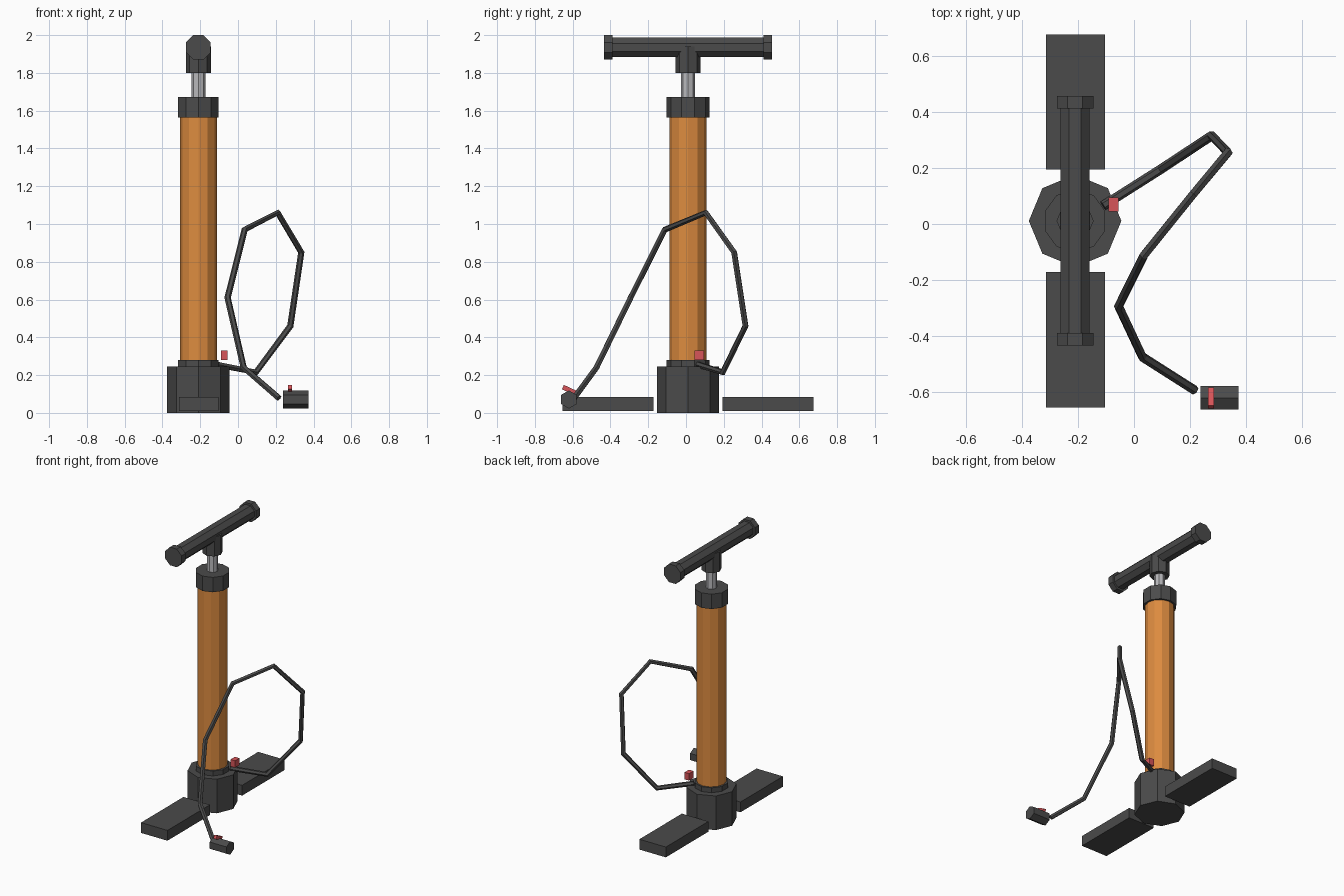
import bpy, math
from mathutils import Matrix, Vector

if "Cube" in bpy.data.objects:
    bpy.data.objects.remove(bpy.data.objects["Cube"])

AX, AY = -0.21, 0.011          # pump axis


def material(name, rgb):
    m = bpy.data.materials.new(name)
    m.diffuse_color = (*rgb, 1)
    m.use_nodes = True
    m.node_tree.nodes["Principled BSDF"].inputs["Base Color"].default_value = m.diffuse_color
    return m


DARK = material("dark_grey", (0.07, 0.07, 0.07))
ORANGE = material("orange", (0.72, 0.26, 0.05))
STEEL = material("steel", (0.48, 0.48, 0.50))
RED = material("red", (0.68, 0.09, 0.10))


def finish(name, mat, matrix):
    o = bpy.context.object
    o.name = name
    o.data.transform(matrix)
    o.data.materials.append(mat)
    return o


def prism(name, mat, sides, r, start, end, turn=0.0):
    """Prism between two points; turn spins it about its own axis (degrees)."""
    start, end = Vector(start), Vector(end)
    d = end - start
    bpy.ops.mesh.primitive_cylinder_add(vertices=sides, radius=r, depth=d.length)
    rot = Vector((0, 0, 1)).rotation_difference(d).to_matrix().to_4x4()
    spin = Matrix.Rotation(math.radians(turn), 4, 'Z')
    return finish(name, mat, Matrix.Translation((start + end) / 2) @ rot @ spin)


def upright(name, mat, sides, r, z0, z1, turn=0.0):
    return prism(name, mat, sides, r, (AX, AY, z0), (AX, AY, z1), turn)


def box(name, mat, centre, size, tilt=0.0):
    bpy.ops.mesh.primitive_cube_add(size=1)
    m = (Matrix.Translation(centre) @ Matrix.Rotation(math.radians(tilt), 4, 'X')
         @ Matrix.Diagonal((*size, 1)))
    return finish(name, mat, m)


# Pump body (upright parts)
upright("base", DARK, 8, 0.165, 0.0, 0.245)
upright("lower_collar", DARK, 10, 0.113, 0.24, 0.28)
upright("barrel", ORANGE, 12, 0.098, 0.27, 1.58)
upright("upper_collar", DARK, 10, 0.113, 1.565, 1.672)
upright("piston_rod", STEEL, 8, 0.037, 1.66, 1.82)
upright("handle_stem", DARK, 8, 0.066, 1.80, 1.94)

# Handle bar with end caps
HZ = 1.935
prism("handle_bar", DARK, 8, 0.056, (AX, AY - 0.41, HZ), (AX, AY + 0.41, HZ), 22.5)
for side, s in (("front", -1), ("back", 1)):
    prism(side + "_handle_cap", DARK, 8, 0.0705, (AX, AY + s * 0.40, HZ),
          (AX, AY + s * 0.445, HZ), 22.5)
    # Foot plates
    box(side + "_foot_plate", DARK, (AX + 0.002, AY + s * 0.424, 0.047), (0.21, 0.482, 0.074))

# Hose: six-sided tube swept along a looping path
path = [(-0.11, 0.065, 0.255), (0.095, 0.195, 0.215), (0.277, 0.315, 0.46),
        (0.335, 0.255, 0.85), (0.21, 0.105, 1.06), (0.035, -0.112, 0.97),
        (-0.055, -0.293, 0.61), (0.03, -0.474, 0.24), (0.217, -0.593, 0.078)]
cu = bpy.data.curves.new("hose", 'CURVE')
cu.dimensions = '3D'
cu.bevel_depth = 0.017
cu.bevel_resolution = 1
cu.use_fill_caps = True
sp = cu.splines.new('POLY')
sp.points.add(len(path) - 1)
for p, co in zip(sp.points, path):
    p.co = (*co, 1)
sp.use_smooth = False
hose = bpy.data.objects.new("hose", cu)
hose.data.materials.append(DARK)
bpy.context.collection.objects.link(hose)

# Valve head with lever, and hose clip beside the barrel
prism("valve_head", DARK, 6, 0.048, (0.238, -0.62, 0.071), (0.372, -0.62, 0.071), 90)
box("valve_lever", RED, (0.275, -0.62, 0.122), (0.022, 0.07, 0.025), -25)
box("hose_clip", RED, (-0.073, 0.07, 0.305), (0.036, 0.05, 0.05))
